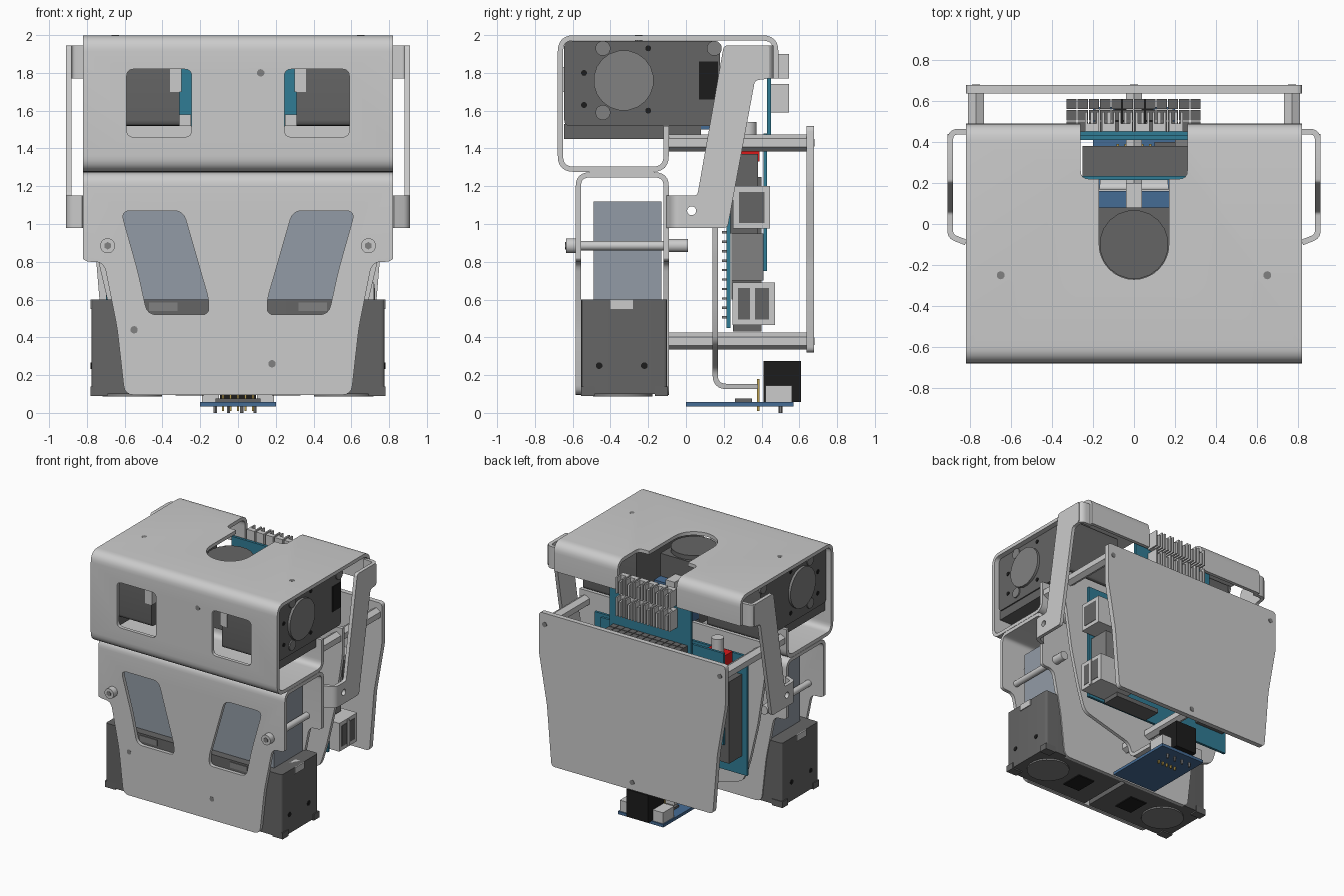
import bpy, bmesh, math
from mathutils import Vector

if "Cube" in bpy.data.objects:
    bpy.data.objects.remove(bpy.data.objects["Cube"])

def color(name, *rgb):
    m = bpy.data.materials.new(name)
    m.diffuse_color = (*rgb, 1)
    m.use_nodes = True
    m.node_tree.nodes["Principled BSDF"].inputs["Base Color"].default_value = m.diffuse_color
    return m

DARK = color("dark_grey", .13, .13, .13)
MID = color("mid_grey", .22, .22, .22)
BLACK = color("black", .012, .012, .012)
TEAL = color("board_teal", .03, .2, .3)
BLUE = color("board_blue", .06, .15, .3)
PACK = color("pack_grey", .29, .33, .38)
RED = color("red", .7, .01, .01)

def place(axis, u, v, w):
    return {'x': (w, u, v), 'y': (u, w, v), 'z': (u, v, w)}[axis]

def prism(name, pts, axis, lo, hi, mat=None, mirror=False):
    """Extrude a 2D outline along an axis."""
    bm = bmesh.new()
    a = [bm.verts.new(place(axis, *p, lo)) for p in pts]
    b = [bm.verts.new(place(axis, *p, hi)) for p in pts]
    bm.faces.new(a)
    bm.faces.new(b)
    for i in range(len(a)):
        j = (i + 1) % len(a)
        bm.faces.new((a[i], a[j], b[j], b[i]))
    bmesh.ops.recalc_face_normals(bm, faces=bm.faces)
    me = bpy.data.meshes.new(name)
    bm.to_mesh(me)
    bm.free()
    ob = bpy.data.objects.new(name, me)
    bpy.context.collection.objects.link(ob)
    if mat:
        me.materials.append(mat)
    if mirror:
        ob.modifiers.new("mirror", 'MIRROR').use_mirror_merge = False
    return ob

def fillet(pts, r, closed=True, n=4):
    """Round the corners of an outline or path."""
    pts = [Vector(p) for p in pts]
    out = []
    for i, p in enumerate(pts):
        if not closed and i in (0, len(pts) - 1):
            out.append(p)
            continue
        d0, d1 = pts[i - 1] - p, pts[(i + 1) % len(pts)] - p
        k = min(r, d0.length * .45, d1.length * .45)
        s, e = p + d0.normalized() * k, p + d1.normalized() * k
        for t in (j / n for j in range(n + 1)):
            out.append(s * (1 - t) ** 2 + p * 2 * t * (1 - t) + e * t * t)
    return out

def sheet(name, path, r, thick, axis, lo, hi, **kw):
    """Bent sheet metal following a path."""
    p = fillet(path, r, False, 6)
    left, right = [], []
    for i, q in enumerate(p):
        d = (p[min(i + 1, len(p) - 1)] - p[max(i - 1, 0)]).normalized()
        nrm = Vector((-d.y, d.x)) * thick / 2
        left.append(q + nrm)
        right.append(q - nrm)
    return prism(name, left + right[::-1], axis, lo, hi, **kw)

def rect(u0, u1, v0, v1):
    return [(u0, v0), (u1, v0), (u1, v1), (u0, v1)]

def box(name, x, y, z, mat=None, mirror=False):
    return prism(name, rect(*x, *y), 'z', *z, mat, mirror)

def cyl(name, u, v, r, axis, lo, hi, mat=None, mirror=False, n=16):
    pts = [(u + r * math.cos(2 * math.pi * (i + .5) / n), v + r * math.sin(2 * math.pi * (i + .5) / n)) for i in range(n)]
    return prism(name, pts, axis, lo, hi, mat, mirror)

cutters = []
def cut(ob, cutter, op='DIFFERENCE'):
    m = ob.modifiers.new("cut", 'BOOLEAN')
    m.object, m.operation, m.solver = cutter, op, 'EXACT'
    cutter.hide_render = True
    cutters.append(cutter)

def both(half):
    return half + [(-x, z) for x, z in reversed(half)]

# upper bracket: folded sheet with front windows and a keyhole slot on top
top = sheet("upper_bracket", [(.475, 1.77), (.475, 1.985), (-.665, 1.985), (-.665, 1.29),
            (-.105, 1.29), (-.105, 1.52)], .07, .028, 'x', -.82, .82)
cut(top, prism("window_cutter", fillet(rect(.245, .59, 1.46, 1.82), .04), 'y', -.8, -.55, mirror=True))
cut(top, prism("notch_cutter", fillet(rect(-.26, .26, .22, .7), .04), 'z', 1.7, 2.1))
arc = [(.17 * math.cos(a), -.1 + .17 * math.sin(a)) for a in (math.pi * (1 + i / 16) for i in range(17))]
cut(top, prism("slot_cutter", arc + [(.17, .3), (-.17, .3)], 'z', 1.7, 2.1))

# lower bracket: folded sheet trimmed to the tapered outline
low = sheet("lower_bracket", [(-.57, .09), (-.57, 1.26), (-.105, 1.26), (-.105, .09)], .06, .028, 'x', -.82, .82)
cut(low, prism("outline_cutter", fillet(both([(.6, .095), (.64, .45), (.71, .8), (.83, .8), (.83, 1.4)]), .05),
               'y', -.8, .1), 'INTERSECT')
win = [(.62, 1.07), (.29, 1.07), (.155, .6), (.155, .52), (.48, .52), (.53, .75)]
cut(low, prism("slant_window_cutter", fillet(win, .05), 'y', -.8, -.4, mirror=True))

# middle bracket with foot
mid = sheet("middle_bracket", [(.155, 1.51), (.155, .14), (.38, .14)], .06, .028, 'x', -.82, .82)
cut(mid, prism("middle_outline_cutter", fillet(both([(.15, .05), (.18, .24), (.62, .36), (.68, .55), (.75, .85),
               (.82, 1.3), (.82, 1.6)]), .05), 'y', 0, .6), 'INTERSECT')

# rear cover plate
prism("rear_cover", fillet(both([(.71, .32), (.75, .8), (.82, 1.2), (.82, 1.52)]), .03), 'y', .637, .677)

# hex standoffs
for y0, y1 in ((-.09, .14), (.17, .637)):
    cyl("upper_standoff", .77, 1.43, .045, 'y', y0, y1, mirror=True, n=6)
    cyl("lower_standoff", 0, .38, .045, 'y', y0, y1, n=6)
cyl("cover_screw", .77, 1.43, .02, 'y', .67, .68, MID, True)
cyl("cover_screw_low", 0, .38, .02, 'y', .67, .68, MID)

# side arms
arm = prism("side_arm", fillet([(-.03, .98), (.22, .98), (.365, 1.76), (.44, 1.77), (.44, 1.945), (.2, 1.945),
            (.06, 1.15), (-.03, 1.15)], .02), 'x', .882, .91, mirror=True)
cut(arm, cyl("arm_hole_cutter", .03, 1.07, .024, 'x', .7, 1, mirror=True))
sheet("arm_upper_flange", [(.896, .36), (.896, .45), (.8, .45)], .04, .028, 'z', 1.77, 1.945, mirror=True)
sheet("arm_lower_flange", [(.896, .0), (.896, -.06), (.82, -.09)], .04, .028, 'z', .98, 1.15, mirror=True)

# upper servos
prism("upper_servo", fillet(rect(-.645, .18, 1.52, 1.968), .03), 'x', .31, .78, DARK, True)
prism("upper_servo_rim", rect(-.645, -.1, 1.45, 1.53), 'x', .6, .77, DARK, True)
box("upper_servo_clip", (.3, .36), (-.652, -.6), (1.7, 1.83), None, True)
box("upper_servo_plug", (.25, .32), (-.4, -.2), (1.52, 1.58), None, True)
cyl("upper_servo_horn", -.33, 1.76, .16, 'x', .77, .8, MID, True, 20)
box("upper_servo_label", (.77, .785), (.07, .17), (1.66, 1.86), BLACK, True)
for y, z in ((-.44, 1.93), (-.44, 1.59), (.15, 1.93)):
    cyl("upper_servo_screw", y, z, .04, 'x', .77, .79, MID, True)
for y, z in ((-.54, 1.8), (-.54, 1.63), (-.2, 1.93), (-.2, 1.6)):
    cyl("upper_servo_pin", y, z, .016, 'x', .77, .785, BLACK, True, 10)

# centre servo with horn facing up
box("centre_servo", (-.17, .17), (-.27, .08), (1.45, 1.93), DARK)
box("centre_servo_label", (-.17, .17), (.08, .16), (1.5, 1.75), BLUE)
cyl("centre_servo_horn", 0, -.1, .168, 'z', 1.92, 1.965, DARK, n=20)
box("centre_plug", (-.04, .04), (.06, .2), (1.74, 1.8))

# lower servos with horns facing down
prism("lower_servo", fillet(rect(.02, .775, -.555, -.1), .02), 'z', .1, .6, DARK, True)
cyl("lower_servo_horn", .56, -.335, .16, 'z', .088, .11, MID, True, 20)
box("lower_servo_label", (.18, .33), (-.43, -.25), (.092, .11), BLACK, True)
box("lower_servo_tab", (.32, .47), (-.56, -.5), (.54, .585), MID, True)
box("lower_servo_cable_tab", (.7, .782), (-.4, -.28), (.55, .6), None, True)
for y in (-.46, -.22):
    cyl("lower_servo_pin", y, .25, .018, 'x', .77, .78, BLACK, True, 10)
for y in (-.52, -.13):
    box("lower_servo_edge", (.69, .782), (y - .035, y + .035), (.09, .14), DARK, True)

# battery pack and side rods
box("battery_pack", (-.66, .66), (-.49, -.13), (.6, 1.12), PACK)
cyl("rod", .69, .885, .025, 'y', -.6, 0, mirror=True)
cyl("rod_head", .69, .885, .04, 'y', -.635, -.585, mirror=True)
cyl("rod_socket", .69, .885, .02, 'y', -.64, -.63, MID, True, 6)
cyl("rod_nut", .69, .885, .035, 'y', -.09, .01, mirror=True)

# bracket screws
for x, z, y in ((-.55, .44, -.584), (.18, .26, -.584), (.12, 1.8, -.679)):
    cyl("front_screw", x, z, .02, 'y', y - .001, y + .03, MID, n=10)
cyl("top_screw", .65, -.25, .02, 'z', 1.97, 2.0, MID, True, 10)

# main circuit boards
box("main_board", (-.7, .64), (.215, .235), (.45, 1.4), TEAL)
box("second_board", (-.63, .45), (.41, .43), (.75, 1.48), TEAL)
box("heat_block", (-.25, .26), (.235, .38), (.95, 1.37), DARK)
box("side_block", (-.66, -.4), (.24, .4), (.6, 1.25), DARK)
box("lower_block", (.2, .62), (.24, .41), (.7, .95), MID)
box("edge_socket", (.1, .5), (.25, .4), (.43, .465), DARK)
for i in range(17):
    z = .5 + i * .05
    box("board_pin", (.58, .6), (.19, .22), (z, z + .012), MID)

# ports on the right edge
for name, y0, y1, z0, z1 in (("network_port", .25, .445, .975, 1.2), ("usb_port", .245, .47, .465, .69)):
    box(name, (.4, .72), (y0, y1), (z0, z1))
    box(name + "_opening", (.6, .723), (y0 + .03, y1 - .03), (z0 + .03, z1 - .03), DARK)
box("usb_divider", (.6, .726), (.34, .365), (.47, .68))
box("connector_red", (-.6, -.42), (.27, .39), (1.33, 1.43), RED)
cyl("antenna_stub", -.51, .33, .045, 'z', 1.43, 1.54)

# upper driver board with two rows of open-sided plugs
box("driver_board", (-.36, .36), (.43, .45), (1.4, 1.82), TEAL)
for i in range(6):
    x = -.205 + i * .082
    for z0, z1 in ((1.59, 1.74), (1.77, 1.9)):
        box("plug_base", (x - .034, x + .034), (.45, .49), (z0, z1))
        box("plug_wall", (x - .034, x - .022), (.45, .545), (z0, z1))
        box("plug_wall", (x + .022, x + .034), (.45, .545), (z0, z1))
        box("plug_key", (x - .008, x + .008), (.45, .545), (z0, z1 - .03))
for i in range(12):
    x = -.33 + i * .055
    for y in (.45, .505, .56):
        box("header_block", (x, x + .05), (y, y + .05), (1.39, 1.47), DARK)

# lower small board
box("small_board", (-.2, .2), (.0, .57), (.035, .058), BLUE)
box("black_socket", (-.095, .095), (.41, .61), (.058, .275), BLACK)
box("white_plug", (.1, .19), (.42, .56), (.058, .145), None, True)
box("small_chip", (-.12, .12), (.26, .35), (.058, .075), DARK)
for i in range(5):
    x = -.08 + i * .04
    box("gold_pin", (x - .006, x + .006), (.375, .39), (.01, .18), color("gold", .5, .35, .08))
for x in (-.12, -.05, .02, .09):
    cyl("solder_pin", x, .5, .01, 'z', 0, .04, MID, n=6)

# bake modifiers, drop the cutters, smooth the rounded bends
dg = bpy.context.evaluated_depsgraph_get()
baked = [(o, bpy.data.meshes.new_from_object(o.evaluated_get(dg))) for o in bpy.data.objects if o.modifiers and o not in cutters]
for o, me in baked:
    o.modifiers.clear()
    o.data = me
for c in cutters:
    bpy.data.objects.remove(c)
for o in bpy.data.objects:
    o.select_set(True)
bpy.context.view_layer.objects.active = top
bpy.ops.object.shade_smooth_by_angle(angle=math.radians(28))
